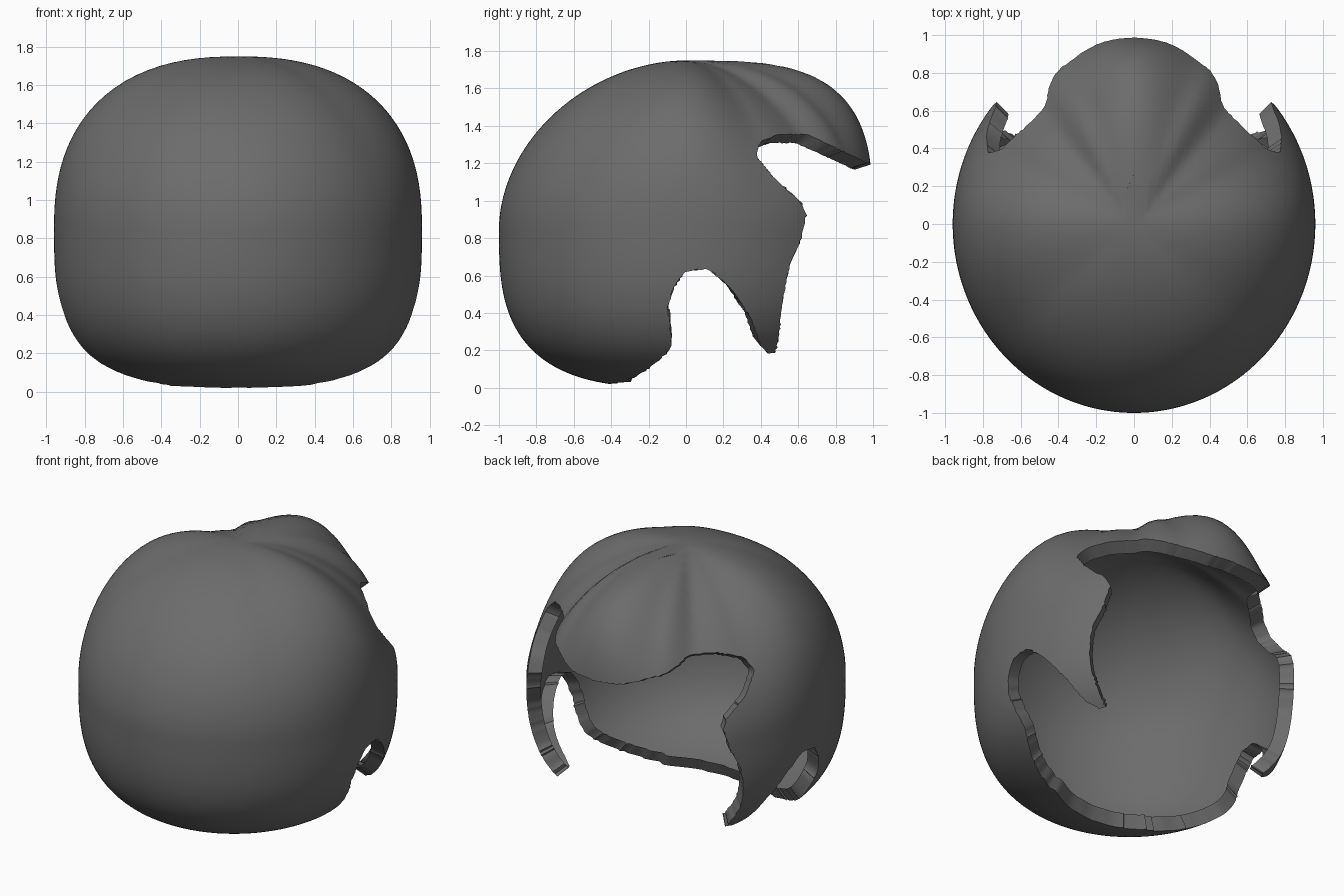
import bpy, bmesh, math
from mathutils import Vector

if "Cube" in bpy.data.objects:
    bpy.data.objects.remove(bpy.data.objects["Cube"], do_unlink=True)

MID = 0.85            # height of the widest ring
TOP, BOTTOM = 0.9, 0.85

# Roundness of the crown by angle away from the fringe direction (+y)
CROWN = [(0, 3.3), (24, 2.3), (40, 1.8), (58, 1.85), (90, 2.4), (135, 2.0), (180, 1.9)]

# Side outline of the opening: fringe, temple, side lock, ear gap, nape
OPENING = [(1.3, 1.1), (0.96, 1.2), (0.86, 1.25), (0.65, 1.35), (0.5, 1.35), (0.4, 1.31),
           (0.38, 1.24), (0.47, 1.13), (0.62, 1.0), (0.65, 0.92), (0.62, 0.79), (0.56, 0.65),
           (0.52, 0.45), (0.5, 0.24), (0.48, 0.18), (0.43, 0.18), (0.39, 0.22), (0.34, 0.37),
           (0.24, 0.52), (0.12, 0.63), (0, 0.62), (-0.06, 0.53), (-0.09, 0.42), (-0.07, 0.3),
           (-0.07, 0.21), (-0.15, 0.13), (-0.3, 0.03), (-0.45, 0.015), (-0.9, 0.025),
           (-0.9, -0.3), (1.3, -0.3)]
EDGES = list(zip(OPENING, OPENING[1:] + OPENING[:1]))


def crown_power(angle):
    for (a, p), (b, q) in zip(CROWN, CROWN[1:]):
        if angle <= b:
            t = (angle - a) / (b - a)
            return p + (q - p) * t * t * (3 - 2 * t)
    return CROWN[-1][1]


def on_shell(co):
    """Move a point sideways onto the hair surface at its own height."""
    angle = math.degrees(math.atan2(abs(co.x), co.y))
    up = co.z > MID
    n = min(1, abs(co.z - MID) / (TOP if up else BOTTOM))
    p = crown_power(angle) if up else 3
    size = (1 - n ** p) ** (1 / p)
    flat = math.hypot(co.x / 0.96, co.y) or 1
    return Vector((co.x / flat * size, co.y / flat * size, co.z))


def in_opening(y, z):
    inside = False
    for (y1, z1), (y2, z2) in EDGES:
        if (z1 > z) != (z2 > z) and y < y1 + (z - z1) * (y2 - y1) / (z2 - z1):
            inside = not inside
    return inside


def nearest_on_outline(y, z):
    point = Vector((y, z))
    spots = []
    for a, b in EDGES:
        a, b = Vector(a), Vector(b)
        t = (point - a).dot(b - a) / (b - a).length_squared
        spots.append(a.lerp(b, max(0, min(1, t))))
    return min(spots, key=lambda s: (s - point).length)


# Hair shell
bm = bmesh.new()
bmesh.ops.create_icosphere(bm, subdivisions=6, radius=1)
for v in bm.verts:
    v.co.z = MID + v.co.z * (TOP if v.co.z > 0 else BOTTOM)
    v.co = on_shell(v.co)

# Open the face, ear gaps and neck
cut = [f for f in bm.faces if in_opening(*f.calc_center_median().yz)]
bmesh.ops.delete(bm, geom=cut, context='FACES')
rim = [v for v in bm.verts if v.is_boundary]
for v in rim:
    for _ in range(4):
        y, z = nearest_on_outline(v.co.y, v.co.z)
        v.co = on_shell(Vector((v.co.x, y, z)))
for _ in range(2):
    bmesh.ops.smooth_vert(bm, verts=rim, factor=0.3, use_axis_x=True,
                          use_axis_y=True, use_axis_z=True)

# Lip turned inward along the cut edge
for depth in (0.03, 0.06):
    border = [e for e in bm.edges if e.is_boundary]
    new = bmesh.ops.extrude_edge_only(bm, edges=border)["geom"]
    for v in new:
        if isinstance(v, bmesh.types.BMVert):
            v.co += (Vector((0, -0.1, MID)) - v.co).normalized() * depth
bmesh.ops.recalc_face_normals(bm, faces=bm.faces)

mesh = bpy.data.meshes.new("hair_cap")
bm.to_mesh(mesh)
bm.free()
hair = bpy.data.objects.new("hair_cap", mesh)
bpy.context.collection.objects.link(hair)

# Dark grey hair colour
grey = bpy.data.materials.new("dark_grey")
grey.use_nodes = True
colour = (0.15, 0.15, 0.15, 1)
grey.diffuse_color = colour
grey.node_tree.nodes["Principled BSDF"].inputs["Base Color"].default_value = colour
mesh.materials.append(grey)

bpy.context.view_layer.objects.active = hair
hair.select_set(True)
bpy.ops.object.shade_smooth_by_angle(angle=math.radians(50))
